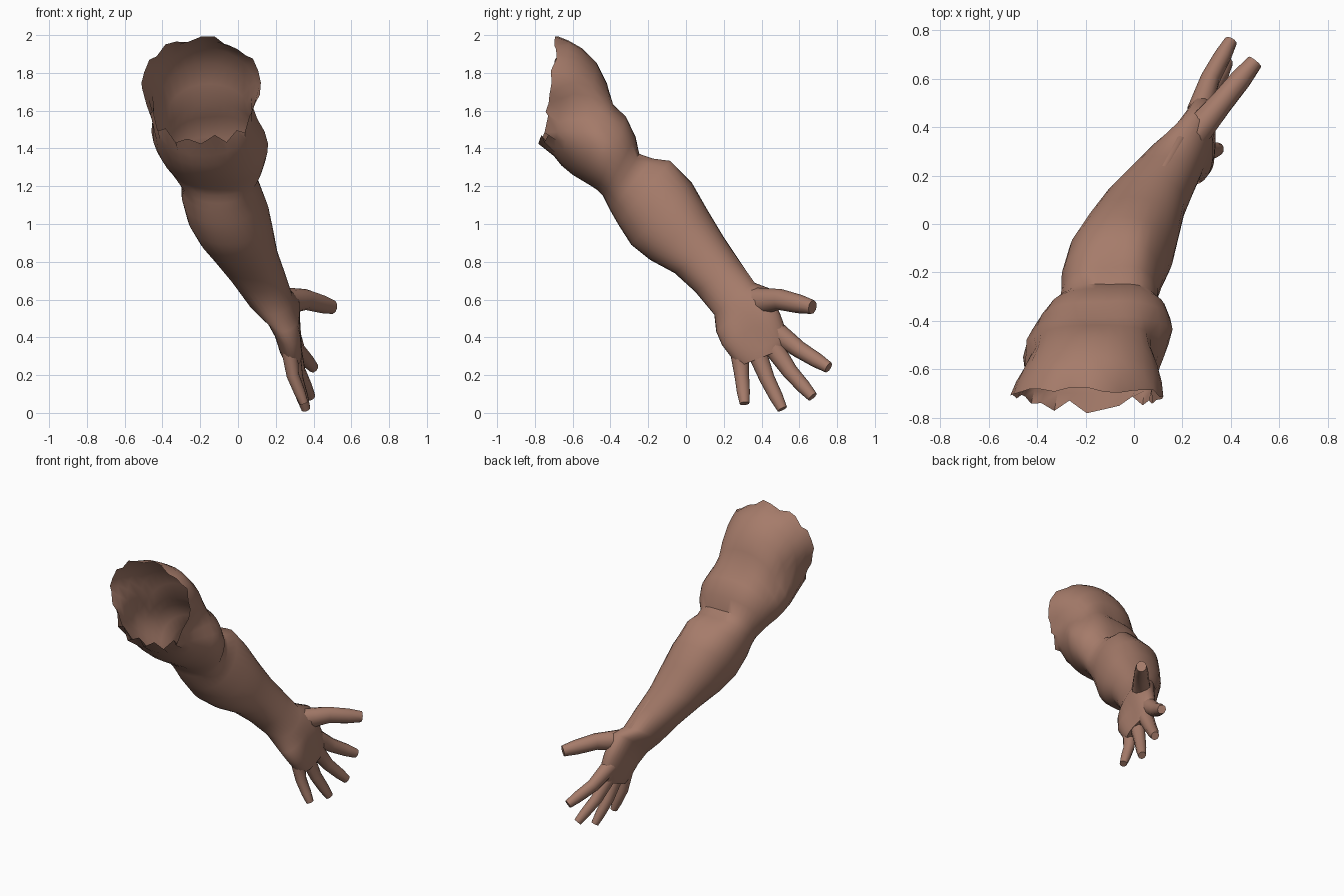
import bpy, bmesh, math, random
from mathutils import Vector

random.seed(4)
cube = bpy.data.objects.get("Cube")
if cube:
    bpy.data.objects.remove(cube)

skin = bpy.data.materials.new("warm brown skin")
skin.use_nodes = True
colour = (0.38, 0.20, 0.145, 1)
skin.diffuse_color = colour
skin.node_tree.nodes["Principled BSDF"].inputs["Base Color"].default_value = colour
skin.node_tree.nodes["Principled BSDF"].inputs["Roughness"].default_value = 0.8


def gauss(p, centre, radius):
    return math.exp(-((p - Vector(centre)).length / radius) ** 2)


def build(name, rings, cap_start=True):
    """Skin a list of closed rings into one smooth object."""
    bm = bmesh.new()
    loops = [[bm.verts.new(p) for p in ring] for ring in rings]
    n = len(loops[0])
    for a, b in zip(loops, loops[1:]):
        for i in range(n):
            j = (i + 1) % n
            bm.faces.new((a[i], a[j], b[j], b[i]))
    if cap_start:
        bm.faces.new(loops[0])
    bm.faces.new(loops[-1])
    bmesh.ops.recalc_face_normals(bm, faces=bm.faces)
    mesh = bpy.data.meshes.new(name)
    bm.to_mesh(mesh)
    bm.free()
    mesh.materials.append(skin)
    obj = bpy.data.objects.new(name, mesh)
    bpy.context.collection.objects.link(obj)
    bpy.ops.object.select_all(action='DESELECT')
    obj.select_set(True)
    bpy.context.view_layer.objects.active = obj
    bpy.ops.object.shade_smooth_by_angle(angle=math.radians(50))


def section(top_y, top_z, low_y, low_z, x0, x1, egg=0, n=32, power=0.92):
    """Rounded section between two edge points; egg narrows its upper half."""
    top, low = Vector((0, top_y, top_z)), Vector((0, low_y, low_z))
    mid, up = (top + low) / 2, (top - low) / 2
    mid.x = (x0 + x1) / 2
    side = Vector(((x1 - x0) / 2, 0, 0))

    def soft(v):
        return math.copysign(abs(v) ** power, v)
    ring = []
    for i in range(n):
        c, s = math.cos(math.tau * i / n), math.sin(math.tau * i / n)
        ring.append(mid + side * soft(c) * (1 - egg * max(s, 0)) + up * soft(s))
    return ring


def tube(name, points, radii, n=10, squash=0.9):
    """Tapered limb segment through a few points."""
    pts = [Vector(p) for p in points]
    rings = []
    for i, p in enumerate(pts):
        d = (pts[min(i + 1, len(pts) - 1)] - pts[max(i - 1, 0)]).normalized()
        u = d.cross(Vector((1, 0, 0))).normalized()
        v = d.cross(u)
        rings.append([p + radii[i] * (u * math.cos(math.tau * k / n)
                      + v * squash * math.sin(math.tau * k / n)) for k in range(n)])
    build(name, rings)


# Shoulder to palm: upper edge, lower edge (y, z), x range, egg
arm = [
    (-.68, 1.98, -.74, 1.42, -.52, .13, 0),
    (-.62, 1.97, -.70, 1.36, -.50, .13, 0),
    (-.55, 1.93, -.66, 1.31, -.48, .13, .05),
    (-.47, 1.85, -.60, 1.26, -.47, .14, .15),
    (-.41, 1.75, -.55, 1.23, -.45, .15, .25),
    (-.37, 1.65, -.50, 1.20, -.42, .16, .25),
    (-.31, 1.58, -.47, 1.18, -.39, .15, .1),
    (-.26, 1.47, -.44, 1.15, -.35, .13, 0),
    (-.235, 1.39, -.42, 1.11, -.31, .10, 0),
    (-.17, 1.355, -.40, 1.07, -.30, .10, 0),
    (-.09, 1.33, -.36, 1.00, -.30, .12, 0),
    (.03, 1.22, -.29, .89, -.27, .16, 0),
    (.11, 1.08, -.19, .81, -.21, .18, 0),
    (.20, .93, -.06, .74, -.13, .21, 0),
    (.28, .81, .05, .64, -.04, .25, 0),
    (.36, .69, .15, .52, .05, .29, 0),
    (.44, .66, .16, .43, .14, .33, 0),
    (.50, .52, .19, .36, .19, .35, 0),
    (.54, .41, .25, .28, .22, .35, 0),
    (.52, .34, .29, .25, .24, .34, 0),
]
rings = [section(*row) for row in arm]

# Muscle swellings and hollows: centre, radius, offset
muscles = [
    ((.14, -.50, 1.62), .10, (-.05, 0, 0)),
    ((-.47, -.50, 1.63), .10, (.04, 0, 0)),
    ((.12, -.66, 1.60), .10, (-.05, 0, 0)),
    ((-.50, -.68, 1.60), .10, (.04, 0, 0)),
    ((-.15, -.37, 1.64), .12, (0, -.02, -.02)),
    ((.02, -.12, 1.32), .08, (.01, .02, .02)),
    ((-.10, -.22, 1.38), .10, (0, -.015, -.02)),
    ((.16, .0, 1.02), .12, (.01, 0, 0)),
    ((.35, .36, .42), .09, (-.03, 0, 0)),
]
for ring in rings:
    for p in ring:
        base = p.copy()
        for centre, radius, offset in muscles:
            p += Vector(offset) * gauss(base, centre, radius)

# Ragged open edge, with longer teeth along the bottom
for i, p in enumerate(rings[0]):
    tooth = .045 if p.z < 1.62 else .02
    p.y += random.uniform(-tooth, tooth * .5)
    p.z += random.uniform(-.02, .02) + (tooth if p.z < 1.62 and i % 2 else 0)
build("arm", rings, cap_start=False)

# Tendon along the forearm
tube("forearm_tendon", [(.07, .14, .92), (.12, .22, .84), (.19, .34, .67), (.24, .40, .58)],
     [.015, .03, .03, .02])

# Fingers: base, knuckle, tip and base radius
fingers = {
    "little_finger": ((.27, .28, .35), (.29, .295, .20), (.35, .31, .05), .043),
    "ring_finger": ((.28, .36, .36), (.31, .43, .18), (.36, .51, .02), .045),
    "middle_finger": ((.28, .44, .38), (.32, .55, .22), (.385, .67, .085), .047),
    "index_finger": ((.27, .46, .44), (.315, .60, .335), (.40, .755, .24), .050),
    "thumb": ((.24, .36, .59), (.36, .50, .60), (.50, .67, .56), .062),
}
for name, (base, knuckle, tip, r) in fingers.items():
    a, b, c = Vector(base), Vector(knuckle), Vector(tip)
    tube(name, [a, a.lerp(b, .5), b, b.lerp(c, .6), c],
         [r * 1.2, r * 1.05, r * .9, r * .8, r * .6])
